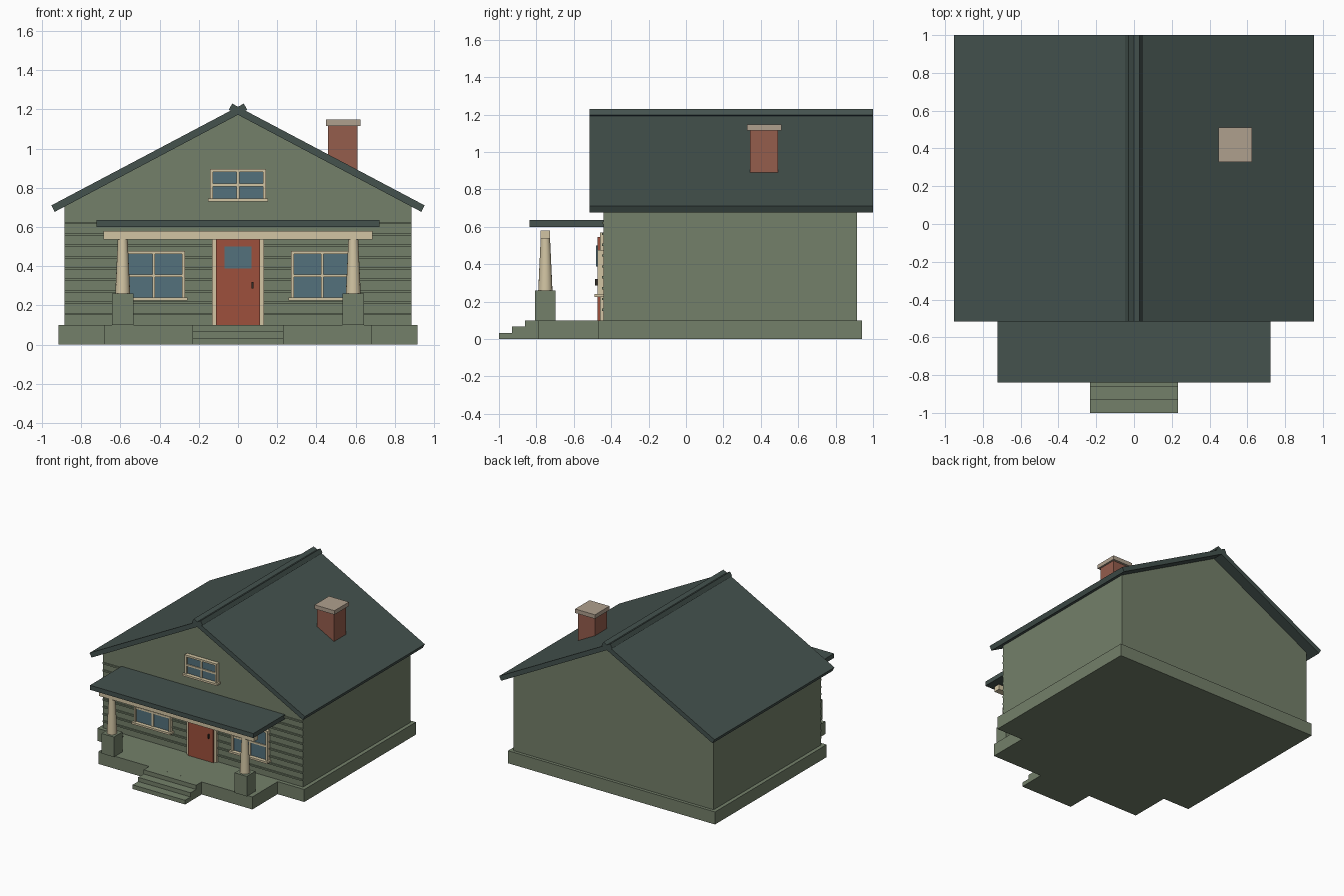
import bpy
import bmesh
from mathutils import Vector

cube = bpy.data.objects.get("Cube")
if cube:
    bpy.data.objects.remove(cube, do_unlink=True)


def material(name, r, g, b):
    m = bpy.data.materials.new(name)
    m.use_nodes = True
    m.diffuse_color = (r, g, b, 1)
    m.node_tree.nodes["Principled BSDF"].inputs["Base Color"].default_value = (r, g, b, 1)
    return m


GREEN = material("sage green", .174, .216, .144)
ROOF = material("dark slate", .058, .084, .076)
CREAM = material("cream trim", .65, .56, .37)
RED = material("door red", .34, .08, .045)
BRICK = material("brick", .30, .11, .073)
STONE = material("cap stone", .43, .35, .27)
GLASS = material("window glass", .088, .165, .20)
DARK = material("dark metal", .03, .025, .02)


def finish(bm, name, mat):
    bmesh.ops.recalc_face_normals(bm, faces=bm.faces)
    mesh = bpy.data.meshes.new(name)
    bm.to_mesh(mesh)
    bm.free()
    mesh.materials.append(mat)
    obj = bpy.data.objects.new(name, mesh)
    bpy.context.collection.objects.link(obj)
    return obj


def box(name, mat, x0, x1, y0, y1, z0, z1):
    bm = bmesh.new()
    bmesh.ops.create_cube(bm, size=1)
    lo, hi = Vector((x0, y0, z0)), Vector((x1, y1, z1))
    for v in bm.verts:
        v.co = (lo + hi) / 2 + v.co * (hi - lo)
    return finish(bm, name, mat)


def extrude_profile(name, mat, points, y0, y1):
    """Sweep an x-z outline along y."""
    bm = bmesh.new()
    face = bm.faces.new([bm.verts.new((x, y0, z)) for x, z in points])
    swept = bmesh.ops.extrude_face_region(bm, geom=[face])["geom"]
    bmesh.ops.translate(bm, vec=(0, y1 - y0, 0),
                        verts=[g for g in swept if isinstance(g, bmesh.types.BMVert)])
    return finish(bm, name, mat)


WALL = -.44   # front wall plane

# Base, porch floor and steps
box("foundation", GREEN, -.915, .915, -.47, .94, 0, .1)
box("porch_floor", GREEN, -.68, .68, -.79, -.47, 0, .1)
for i in range(3):
    box(f"porch_step_{i + 1}", GREEN, -.232, .232, -1 + .07 * i, -.79, 0, .0333 * (i + 1))

# Gabled house body with thin siding strips on the front
extrude_profile("house_walls", GREEN,
                [(-.885, .1), (.885, .1), (.885, .708), (0, 1.176), (-.885, .708)], WALL, .915)
for i in range(9):
    z = .15 + .058 * i
    box(f"siding_strip_{i + 1}", GREEN, -.885, .885, WALL - .01, WALL, z, z + .012)

# Two roof slabs that cross at the ridge
for side, s in (("left", 1), ("right", -1)):
    slab = [(.952, .71), (-.03, 1.229), (-.047, 1.197), (.935, .677)]
    extrude_profile(f"roof_slab_{side}", ROOF, [(s * x, z) for x, z in slab], -.515, 1)

# Chimney
box("chimney", BRICK, .46, .61, .342, .492, .85, 1.118)
box("chimney_cap", STONE, .448, .624, .327, .51, 1.115, 1.147)

# Porch roof, beam and columns
box("porch_roof", ROOF, -.722, .722, -.838, WALL, .6, .636)
box("porch_beam", CREAM, -.685, .685, -.777, -.727, .537, .58)
for side, s in (("left", 1), ("right", -1)):
    cx, cy = s * .588, -.752
    box(f"column_pedestal_{side}", GREEN, cx - .054, cx + .054, cy - .054, cy + .054, .1, .26)
    bm = bmesh.new()
    bmesh.ops.create_cone(bm, cap_ends=True, segments=16, radius1=.038, radius2=.025, depth=.28)
    bmesh.ops.translate(bm, verts=bm.verts, vec=(cx, cy, .4))
    column = finish(bm, f"porch_column_{side}", CREAM)
    bpy.ops.object.select_all(action="DESELECT")
    column.select_set(True)
    bpy.context.view_layer.objects.active = column
    bpy.ops.object.shade_smooth_by_angle()


# Windows with frame, glazing bars and sill
def window(name, cx, half, z0, z1):
    t = .015
    front, glass = WALL - .032, WALL - .018
    box(f"{name}_glass", GLASS, cx - half + t, cx + half - t, glass, WALL, z0, z1 - t)
    for label, s in (("left", 1), ("right", -1)):
        a, b = sorted((cx + s * half, cx + s * (half - t)))
        box(f"{name}_jamb_{label}", CREAM, a, b, front, WALL, z0, z1)
    box(f"{name}_head", CREAM, cx - half, cx + half, front, WALL, z1 - t, z1)
    box(f"{name}_sill", CREAM, cx - half - .012, cx + half + .012, WALL - .048, WALL, z0 - t, z0)
    zm = (z0 + z1 - t) / 2
    box(f"{name}_bar_upright", CREAM, cx - .007, cx + .007, glass - .008, glass, z0, z1 - t)
    box(f"{name}_bar_cross", CREAM, cx - half + t, cx + half - t, glass - .008, glass,
        zm - .007, zm + .007)


window("front_window_left", .43, .16, .241, .477)
window("front_window_right", -.43, .16, .241, .477)
window("gable_window", 0, .142, .746, .896)

# Door with surround, glass panel and handle
for side, s in (("left", 1), ("right", -1)):
    a, b = sorted((s * .112, s * .132))
    box(f"door_jamb_{side}", CREAM, a, b, WALL - .02, WALL, .1, .57)
box("door_head", CREAM, -.132, .132, WALL - .02, WALL, .545, .57)
box("door", RED, -.112, .112, WALL - .034, WALL, .1, .545)
box("door_glass", GLASS, -.068, .07, WALL - .04, WALL - .034, .387, .5)
box("door_handle", DARK, .07, .08, WALL - .046, WALL - .034, .287, .32)
